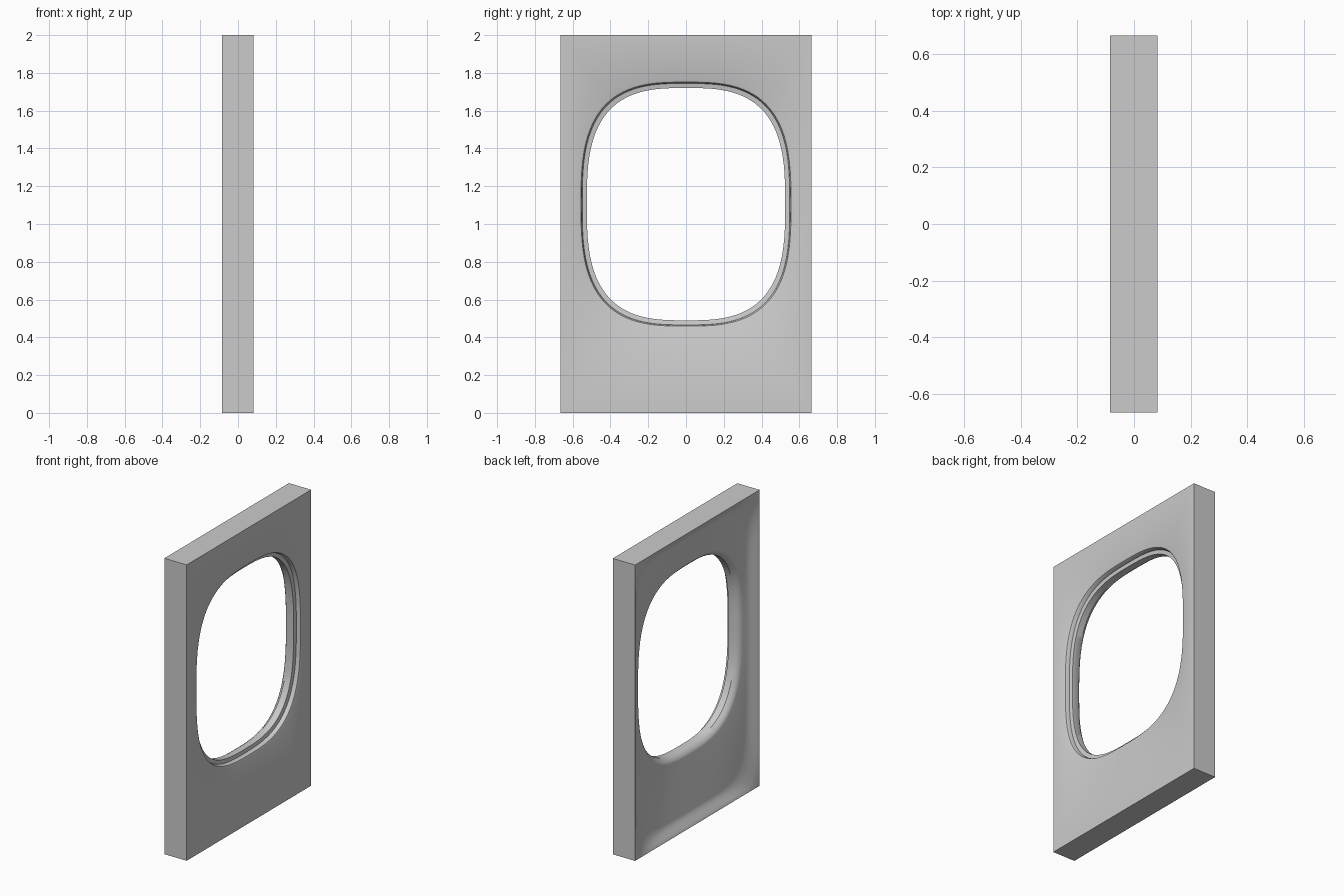
import bpy, bmesh, math

if "Cube" in bpy.data.objects:
    bpy.data.objects.remove(bpy.data.objects["Cube"])

W, H, CZ = 0.665, 2.0, 1.105      # half width, height, window centre height
FRONT, BACK = 0.082, -0.085       # x of outer and inner faces


def rect_points():
    """Evenly divided panel outline, corners included, relative to window centre."""
    corners = [(-W, -CZ), (W, -CZ), (W, H - CZ), (-W, H - CZ)]
    pts = []
    for i, count in enumerate((24, 32, 24, 32)):
        (y0, z0), (y1, z1) = corners[i], corners[(i + 1) % 4]
        for k in range(count):
            t = k / count
            pts.append((y0 + (y1 - y0) * t, z0 + (z1 - z0) * t))
    return pts


RECT = rect_points()


def outline(a, top, bottom, n):
    """Rounded outline sampled along the rays to the panel outline."""
    pts = []
    for y, z in RECT:
        b = top if z > 0 else bottom
        s = (abs(y / a) ** n + abs(z / b) ** n) ** (-1 / n)
        s = min(s, 1.0)
        pts.append((y * s, z * s))
    return pts


def window(grow):
    return outline(0.525 + grow, 0.615 + grow, 0.615 + grow, 2.95)


def dish(inset, n):
    return outline(W - inset, H - CZ - inset, CZ - inset, n)


# Cross-section loops: outer face, inner dished face, lip, throat, stepped rim
loops = [
    (FRONT, RECT),
    (BACK, RECT),
    (BACK + 0.003, dish(0.008, 24)),
    (BACK + 0.012, dish(0.022, 14)),
    (BACK + 0.030, dish(0.045, 9)),
    (BACK + 0.040, dish(0.062, 7)),
    (BACK + 0.047, dish(0.080, 6)),
    (BACK + 0.054, window(0.036)),
    (BACK + 0.059, window(0.024)),
    (BACK + 0.070, window(0.012)),
    (0.003, window(0.0)),
    (0.048, window(0.0)),
    (0.052, window(0.024)),
    (0.070, window(0.027)),
    (0.078, window(0.031)),
    (FRONT, window(0.040)),
]

# Window panel
bm = bmesh.new()
rings = [[bm.verts.new((x, y, z + CZ)) for y, z in pts] for x, pts in loops]
n = len(RECT)
for i, ring in enumerate(rings):
    nxt = rings[(i + 1) % len(rings)]
    for k in range(n):
        m = (k + 1) % n
        bm.faces.new((ring[k], ring[m], nxt[m], nxt[k]))
bmesh.ops.recalc_face_normals(bm, faces=bm.faces)
mesh = bpy.data.meshes.new("window_panel")
bm.to_mesh(mesh)
bm.free()
panel = bpy.data.objects.new("window_panel", mesh)
bpy.context.collection.objects.link(panel)
bpy.context.view_layer.objects.active = panel
panel.select_set(True)
bpy.ops.object.shade_smooth_by_angle(angle=math.radians(35))
